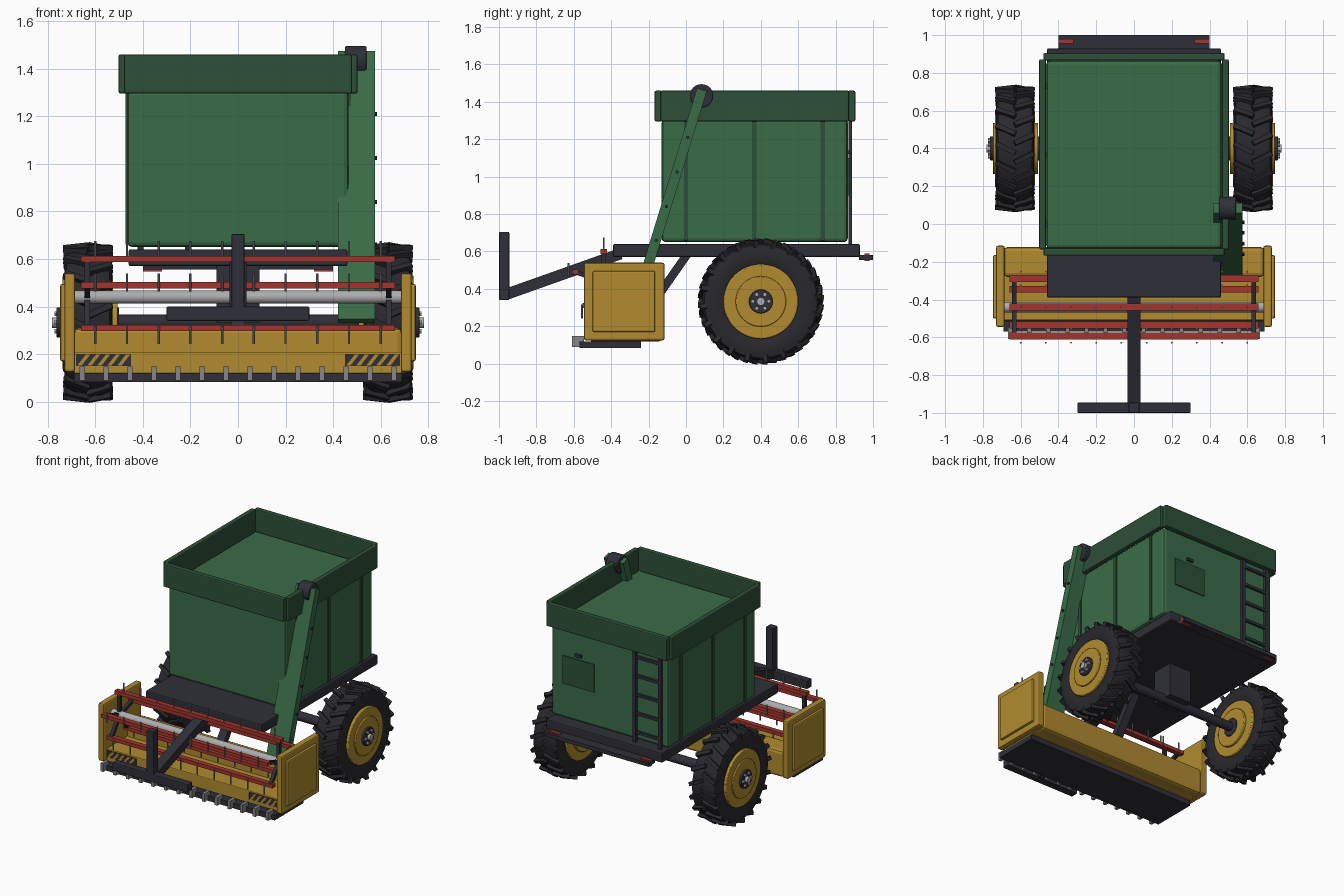
import bpy, bmesh, math
from mathutils import Matrix, Vector

cube = bpy.data.objects.get("Cube")
if cube:
    bpy.data.objects.remove(cube, do_unlink=True)


def material(name, r, g, b):
    m = bpy.data.materials.new(name)
    m.use_nodes = True
    m.diffuse_color = (r, g, b, 1)
    m.node_tree.nodes["Principled BSDF"].inputs["Base Color"].default_value = (r, g, b, 1)
    return m


GREEN = material("bin green", 0.042, 0.15, 0.065)
DARK_GREEN = material("dark green", 0.026, 0.08, 0.038)
YELLOW = material("ochre yellow", 0.44, 0.26, 0.03)
FRAME = material("charcoal frame", 0.028, 0.028, 0.04)
RUBBER = material("tyre rubber", 0.022, 0.022, 0.027)
RED = material("reel red", 0.37, 0.036, 0.026)
STEEL = material("light steel", 0.42, 0.42, 0.43)
TINE = material("tine grey", 0.24, 0.24, 0.25)


def finish(name, bm, mat, bevel=0, smooth=False):
    bmesh.ops.recalc_face_normals(bm, faces=bm.faces[:])
    me = bpy.data.meshes.new(name)
    bm.to_mesh(me)
    bm.free()
    me.materials.append(mat)
    ob = bpy.data.objects.new(name, me)
    bpy.context.collection.objects.link(ob)
    if bevel:
        mod = ob.modifiers.new("Bevel", 'BEVEL')
        mod.width, mod.segments = bevel, 2
    if smooth:
        bpy.ops.object.select_all(action='DESELECT')
        ob.select_set(True)
        bpy.context.view_layer.objects.active = ob
        bpy.ops.object.shade_smooth_by_angle(angle=math.radians(35))
    return ob


def add_box(bm, lo, hi, turn=Matrix()):
    """Adds a box from its low to its high corner."""
    lo, hi = Vector(lo), Vector(hi)
    bmesh.ops.create_cube(bm, size=1, matrix=turn @ Matrix.Translation((lo + hi) / 2)
                          @ Matrix.Diagonal((*(hi - lo), 1)))


def box(name, lo, hi, mat, bevel=0):
    bm = bmesh.new()
    add_box(bm, lo, hi)
    return finish(name, bm, mat, bevel)


def beam(name, a, b, x, width, thick, mat, bevel=0):
    """Slanted bar between two (y, z) points."""
    dy, dz = b[0] - a[0], b[1] - a[1]
    turn = Matrix.Translation((x, a[0], a[1])) @ Matrix.Rotation(math.atan2(dz, dy), 4, 'X')
    bm = bmesh.new()
    add_box(bm, (-width / 2, 0, -thick / 2), (width / 2, math.hypot(dy, dz), thick / 2), turn)
    return finish(name, bm, mat, bevel)


def add_rod(bm, x0, x1, y, z, r, sides=32):
    turn = Matrix.Translation(((x0 + x1) / 2, y, z)) @ Matrix.Rotation(math.pi / 2, 4, 'Y')
    bmesh.ops.create_cone(bm, cap_ends=True, segments=sides, radius1=r, radius2=r,
                          depth=abs(x1 - x0), matrix=turn)


def rod(name, x0, x1, y, z, r, mat, sides=32, bevel=0):
    bm = bmesh.new()
    add_rod(bm, x0, x1, y, z, r, sides)
    return finish(name, bm, mat, bevel, True)


# Grain bin with rim boards and side ribs
box("grain_bin", (-0.465, -0.13, 0.65), (0.465, 0.865, 1.31), GREEN, 0.02)
for end, y in (("front", -0.168), ("back", 0.865)):
    box(f"{end}_rim_board", (-0.48, y, 1.295), (0.48, y + 0.04, 1.46), DARK_GREEN, 0.008)
for side, s in (("left", 1), ("right", -1)):
    xs = sorted((s * 0.465, s * 0.502))
    box(f"{side}_rim_board", (xs[0], -0.135, 1.295), (xs[1], 0.872, 1.46), DARK_GREEN, 0.008)
    for i, y in enumerate((0, 0.365, 0.73)):
        xs = sorted((s * 0.455, s * 0.473))
        box(f"{side}_bin_rib_{i}", (xs[0], y - 0.012, 0.66), (xs[1], y + 0.012, 1.3), DARK_GREEN)

# Rear hatch and ladder
box("rear_hatch", (0.12, 0.86, 0.9), (0.37, 0.873, 1.1), DARK_GREEN)
box("hatch_handle", (0.22, 0.86, 1.12), (0.27, 0.88, 1.14), FRAME)
for x in (-0.41, -0.21):
    box("ladder_rail", (x - 0.012, 0.868, 0.63), (x + 0.012, 0.888, 1.3), FRAME)
for i in range(5):
    z = 0.71 + i * 0.135
    box("ladder_rung", (-0.41, 0.87, z - 0.01), (-0.21, 0.886, z + 0.01), FRAME)

# Chassis, axle and drawbar
box("platform", (-0.46, -0.39, 0.57), (0.46, 0.93, 0.64), FRAME, 0.008)
box("rear_bumper", (-0.4, 0.925, 0.555), (0.4, 1.0, 0.582), FRAME)
for s in (-1, 1):
    box("rear_light", (s * 0.36 - 0.04, 0.955, 0.548), (s * 0.36 + 0.04, 0.98, 0.59), RED)
rod("axle", -0.6, 0.6, 0.4, 0.335, 0.032, FRAME)
box("axle_mount", (-0.09, 0.32, 0.33), (0.09, 0.48, 0.58), FRAME)
beam("header_strut", (-0.2, 0.29), (0.01, 0.59), 0, 0.06, 0.045, FRAME)
beam("drawbar", (-0.97, 0.368), (-0.35, 0.588), 0, 0.07, 0.06, FRAME)
box("hitch_crossbar", (-0.3, -1.0, 0.34), (0.3, -0.945, 0.4), FRAME, 0.006)
box("hitch_post", (-0.028, -1.0, 0.35), (0.028, -0.945, 0.705), FRAME, 0.006)

# Elevator chute with its head roller and side bolts
beam("elevator_chute", (-0.26, 0.34), (0.085, 1.465), 0.498, 0.155, 0.055, GREEN)
rod("elevator_roller", 0.45, 0.54, 0.083, 1.432, 0.063, FRAME, 24, 0.006)
for z in (0.66, 0.84, 1.025, 1.21):
    rod("chute_bolt", 0.57, 0.584, -0.16 + (z - 0.66) * 0.309, z, 0.009, FRAME, 10)

# Header trough, end panels and cutter bar
box("header_back", (-0.69, -0.28, 0.12), (0.69, -0.122, 0.31), YELLOW, 0.02)
box("header_floor", (-0.69, -0.51, 0.119), (0.69, -0.2, 0.21), YELLOW, 0.006)
for side, s in (("left", 1), ("right", -1)):
    xs = sorted((s * 0.685, s * 0.73))
    box(f"{side}_end_panel", (xs[0], -0.545, 0.125), (xs[1], -0.115, 0.54), YELLOW, 0.01)
    xs = sorted((s * 0.72, s * 0.747))
    box(f"{side}_end_plate", (xs[0], -0.5, 0.17), (xs[1], -0.165, 0.495), YELLOW, 0.008)
box("cutter_bar", (-0.69, -0.57, 0.083), (0.69, -0.24, 0.12), FRAME)
bm = bmesh.new()
for i in range(14):
    x = -0.655 + i * 0.1008
    add_box(bm, (x - 0.011, -0.61, 0.09), (x + 0.011, -0.545, 0.148))
finish("cutter_guards", bm, TINE)

# Hazard plates with diagonal stripes
for s in (-1, 1):
    x0 = s * 0.565 - 0.115
    box("hazard_plate", (x0, -0.515, 0.15), (x0 + 0.23, -0.509, 0.2), FRAME)
    bm = bmesh.new()
    for i in range(5):
        a = x0 + 0.004 + i * 0.042
        corners = ((a, 0.151), (a + 0.018, 0.151), (a + 0.055, 0.199), (a + 0.037, 0.199))
        bm.faces.new([bm.verts.new((x, -0.517, z)) for x, z in corners])
    stripes = finish("hazard_stripes", bm, YELLOW)
    stripes.modifiers.new("Solidify", 'SOLIDIFY').thickness = 0.002

# Reel: shaft, five bats, spokes and upright tines
CY, CZ, R = -0.44, 0.44, 0.16
rod("reel_shaft", -0.69, 0.69, CY, CZ, 0.028, STEEL, 20)
bats, tines, spokes = bmesh.new(), bmesh.new(), bmesh.new()
for k in range(5):
    a = math.pi / 2 + k * math.tau / 5
    c, s = math.cos(a), math.sin(a)
    y, z = CY + R * c, CZ + R * s
    add_box(bats, (-0.66, y - 0.018, z - 0.013), (0.66, y + 0.018, z + 0.013))
    ty, tz = CY + 0.198 * c, CZ + 0.198 * s
    for i in range(10):
        x = -0.6 + i * 0.1333
        bmesh.ops.create_cone(tines, cap_ends=True, segments=8, radius1=0.005, radius2=0.005,
                              depth=0.075, matrix=Matrix.Translation((x, ty, tz)))
    turn = Matrix.Translation((0, CY, CZ)) @ Matrix.Rotation(a, 4, 'X')
    for x in (-0.633, 0.633):
        add_box(spokes, (x - 0.012, 0, -0.012), (x + 0.012, R, 0.012), turn)
finish("reel_bats", bats, RED)
finish("reel_tines", tines, TINE)
finish("reel_spokes", spokes, FRAME)

# Wheels: lathed tyre, slanted lugs, rim, hub and bolts
WY, WZ = 0.4, 0.333
tyre_profile = [(-0.085, 0.19), (-0.098, 0.22), (-0.1, 0.27), (-0.09, 0.302), (-0.06, 0.313),
                (0.06, 0.313), (0.09, 0.302), (0.1, 0.27), (0.098, 0.22), (0.085, 0.19)]
for side, s in (("left", 1), ("right", -1)):
    cx = s * 0.63
    bm = bmesh.new()
    vs = [bm.verts.new((cx + x, WY, WZ + r)) for x, r in tyre_profile]
    edges = [bm.edges.new((vs[i], vs[i + 1])) for i in range(len(vs) - 1)]
    bmesh.ops.spin(bm, geom=vs + edges, cent=(cx, WY, WZ), axis=(1, 0, 0),
                   angle=math.tau, steps=48)
    bmesh.ops.remove_doubles(bm, verts=bm.verts[:], dist=0.0005)
    finish(f"{side}_tyre", bm, RUBBER, 0, True)
    bm = bmesh.new()
    for i in range(40):
        half = 1 if i % 2 else -1
        turn = (Matrix.Translation((cx, WY, WZ)) @ Matrix.Rotation(i * math.tau / 40, 4, 'X')
                @ Matrix.Translation((half * 0.048, 0, 0.313))
                @ Matrix.Rotation(half * 0.45, 4, 'Z') @ Matrix.Rotation(half * 0.1, 4, 'Y'))
        add_box(bm, (-0.056, -0.013, -0.02), (0.056, 0.013, 0.018), turn)
    finish(f"{side}_tyre_lugs", bm, RUBBER)
    rod(f"{side}_wheel_rim", s * 0.525, s * 0.737, WY, WZ, 0.2, YELLOW, 48, 0.006)
    rod(f"{side}_wheel_disc", s * 0.507, s * 0.747, WY, WZ, 0.135, YELLOW, 40, 0.004)
    rod(f"{side}_hub", s * 0.5, s * 0.762, WY, WZ, 0.064, FRAME, 24, 0.004)
    rod(f"{side}_hub_cap", s * 0.75, s * 0.782, WY, WZ, 0.022, STEEL, 16)
    bm = bmesh.new()
    for i in range(6):
        a = i * math.tau / 6
        add_rod(bm, s * 0.755, s * 0.772, WY + 0.043 * math.cos(a), WZ + 0.043 * math.sin(a), 0.011, 6)
    finish(f"{side}_hub_bolts", bm, STEEL)
